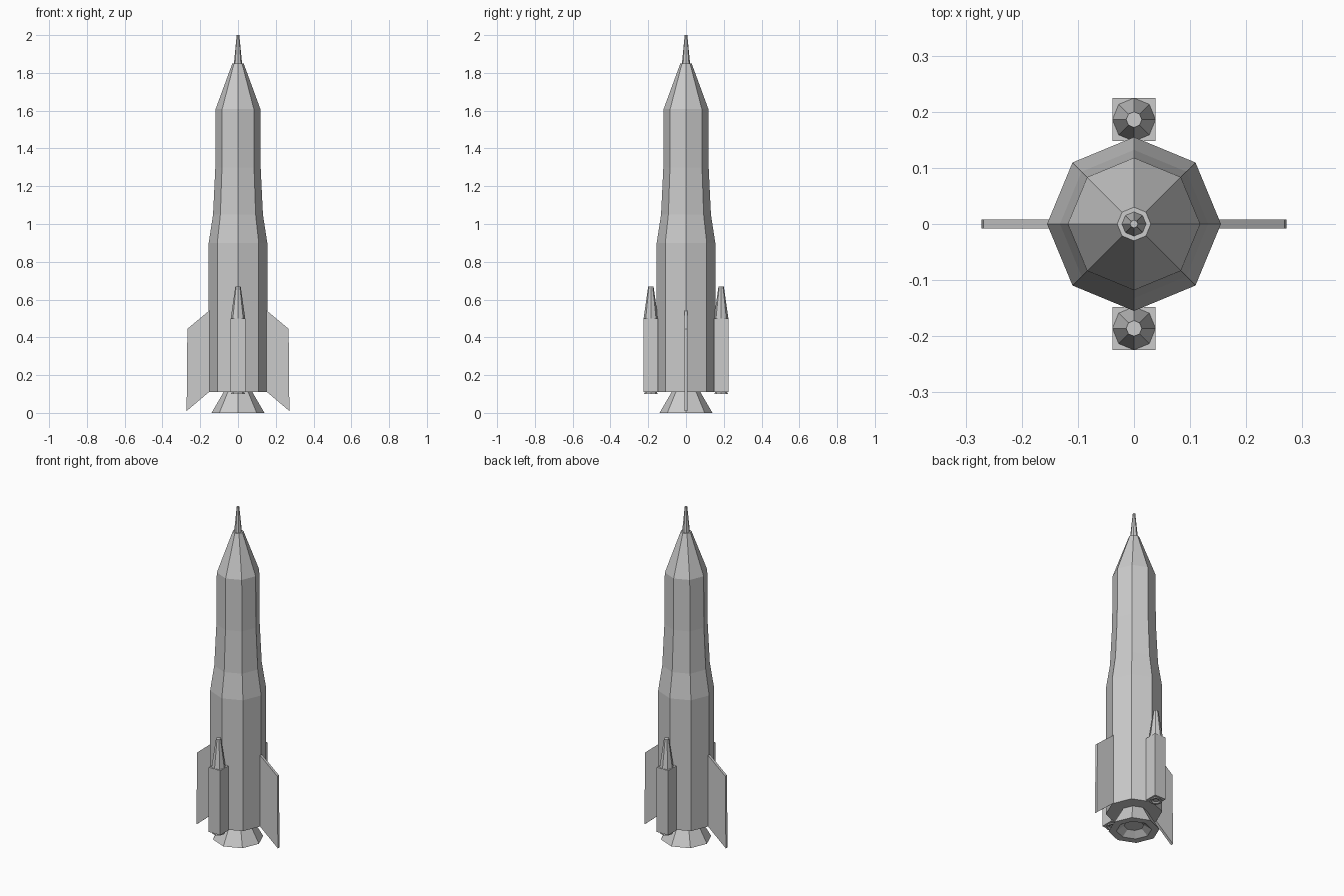
import bpy
import bmesh
from math import cos, sin, tau

SIDES = 8

cube = bpy.data.objects.get("Cube")
if cube:
    bpy.data.objects.remove(cube, do_unlink=True)


def finish(name, bm, location=(0, 0, 0)):
    bmesh.ops.recalc_face_normals(bm, faces=bm.faces)
    mesh = bpy.data.meshes.new(name)
    bm.to_mesh(mesh)
    bm.free()
    obj = bpy.data.objects.new(name, mesh)
    obj.location = location
    bpy.context.collection.objects.link(obj)
    return obj


def lathe(name, profile, location=(0, 0, 0)):
    """Spin (radius, height) points into a closed eight-sided solid."""
    bm = bmesh.new()
    rings = [[bm.verts.new((r * cos(tau * i / SIDES), r * sin(tau * i / SIDES), z))
              for i in range(SIDES)] for r, z in profile]
    for low, high in zip(rings, rings[1:]):
        for i in range(SIDES):
            j = (i + 1) % SIDES
            bm.faces.new((low[i], low[j], high[j], high[i]))
    bm.faces.new(rings[0][::-1])
    bm.faces.new(rings[-1])
    return finish(name, bm, location)


def box(name, size, location):
    bm = bmesh.new()
    bmesh.ops.create_cube(bm, size=1)
    bmesh.ops.scale(bm, vec=size, verts=bm.verts)
    return finish(name, bm, location)


def plate(name, outline, thickness):
    """Extrude an (x, z) outline along y, centred on y = 0."""
    bm = bmesh.new()
    face = bm.faces.new([bm.verts.new((x, -thickness / 2, z)) for x, z in outline])
    extruded = bmesh.ops.extrude_face_region(bm, geom=[face])["geom"]
    moved = [v for v in extruded if isinstance(v, bmesh.types.BMVert)]
    bmesh.ops.translate(bm, vec=(0, thickness, 0), verts=moved)
    return finish(name, bm)


# Stepped hull, nose cone and spike
lathe("hull", [(0.155, 0.11), (0.155, 0.9), (0.132, 1.05), (0.12, 1.3),
               (0.118, 1.61), (0.03, 1.85)])
lathe("nose_spike", [(0.022, 1.845), (0.007, 2.0)])

# Main engine bell with a recessed throat
lathe("engine_bell", [(0.055, 0.03), (0.097, 0.0), (0.14, 0.0), (0.075, 0.112)])

# Swept side fins
for side, sign in (("left", 1), ("right", -1)):
    plate(side + "_fin", [(sign * 0.148, 0.115), (sign * 0.272, 0.01),
                          (sign * 0.268, 0.445), (sign * 0.148, 0.545)], 0.016)

# Front and back boosters: square body, tapered cap, small nozzle
for end, sign in (("front", -1), ("back", 1)):
    y = sign * 0.186
    box(end + "_booster_body", (0.077, 0.077, 0.39), (0, y, 0.305))
    lathe(end + "_booster_cap", [(0.0385, 0.5), (0.014, 0.67)], (0, y, 0))
    lathe(end + "_booster_nozzle", [(0.016, 0.107), (0.026, 0.1), (0.037, 0.1),
                                    (0.03, 0.112)], (0, y, 0))
